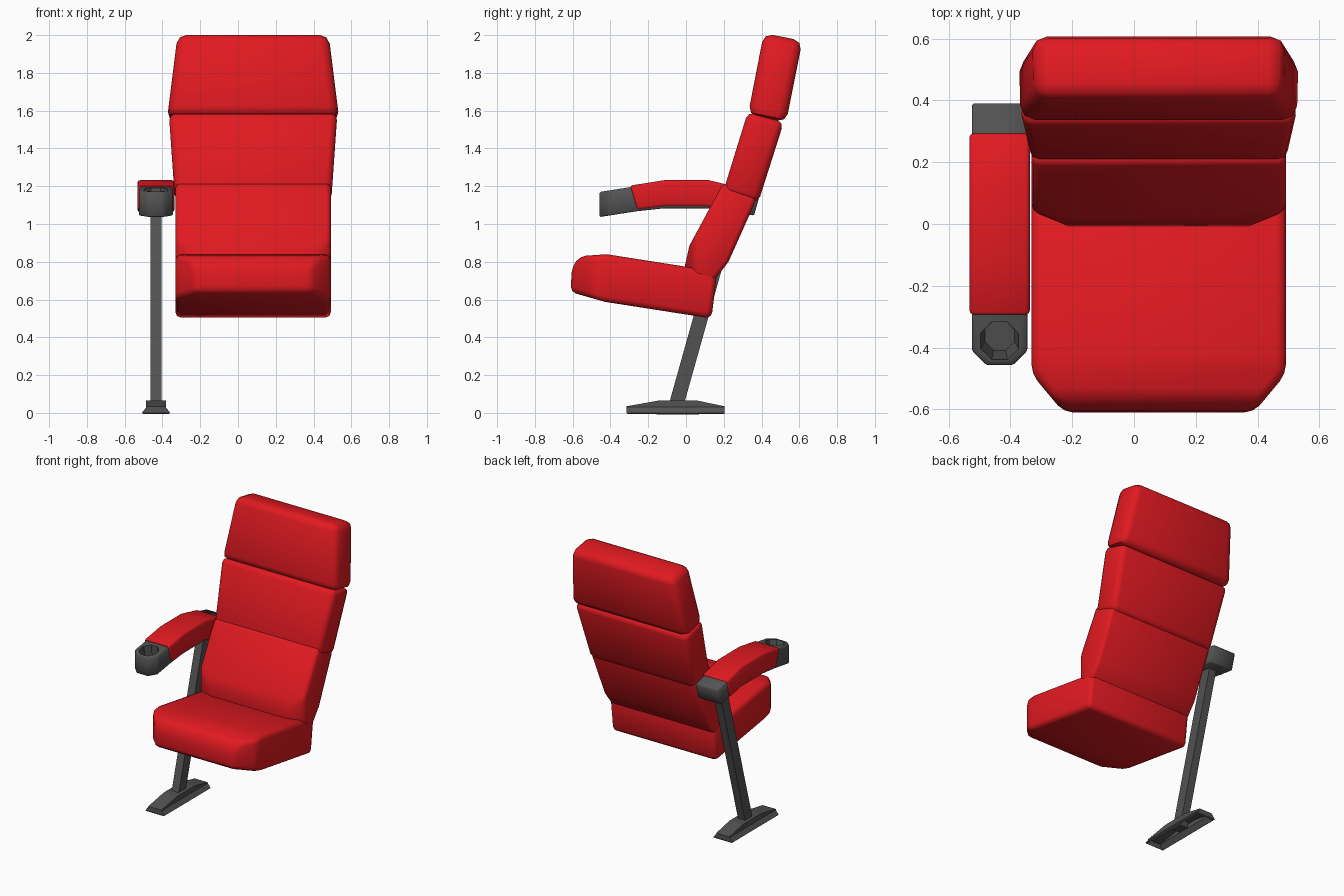
import bpy, bmesh
from math import radians
from mathutils import Matrix, Vector

if "Cube" in bpy.data.objects:
    bpy.data.objects.remove(bpy.data.objects["Cube"])


def material(name, color):
    m = bpy.data.materials.new(name)
    m.diffuse_color = color
    m.use_nodes = True
    m.node_tree.nodes["Principled BSDF"].inputs["Base Color"].default_value = m.diffuse_color
    return m


RED = material("red_upholstery", (0.75, 0.01, 0.015, 1))
GREY = material("dark_grey", (0.085, 0.085, 0.085, 1))


def finish(bm, name, mat, smooth=True):
    bmesh.ops.recalc_face_normals(bm, faces=bm.faces[:])
    me = bpy.data.meshes.new(name)
    bm.to_mesh(me)
    bm.free()
    me.materials.append(mat)
    ob = bpy.data.objects.new(name, me)
    bpy.context.collection.objects.link(ob)
    if smooth:
        bpy.ops.object.select_all(action='DESELECT')
        ob.select_set(True)
        bpy.context.view_layer.objects.active = ob
        bpy.ops.object.shade_smooth_by_angle(angle=radians(50))
    return ob


def prism(name, profile, cx, hw, mat, cuts=(), bevel=0.0, segments=2):
    """Extrude a (y, z) profile across x, trim mirrored planes, round the edges.
    Each cut is (point, normal) for the +x side, relative to cx."""
    bm = bmesh.new()
    face = bm.faces.new([bm.verts.new((cx - hw, y, z)) for y, z in profile])
    ext = bmesh.ops.extrude_face_region(bm, geom=[face])["geom"]
    bmesh.ops.translate(bm, vec=(2 * hw, 0, 0),
                        verts=[g for g in ext if isinstance(g, bmesh.types.BMVert)])
    for co, no in cuts:
        for s in (1, -1):
            res = bmesh.ops.bisect_plane(
                bm, geom=bm.verts[:] + bm.edges[:] + bm.faces[:], dist=1e-5,
                plane_co=(cx + s * co[0], co[1], co[2]),
                plane_no=(s * no[0], no[1], no[2]), clear_outer=True)
            rim = [g for g in res["geom_cut"] if isinstance(g, bmesh.types.BMEdge)]
            bmesh.ops.edgeloop_fill(bm, edges=rim)
    bmesh.ops.recalc_face_normals(bm, faces=bm.faces[:])
    if bevel:
        edges = [e for e in bm.edges if e.calc_face_angle(0) > 0.5]
        bmesh.ops.bevel(bm, geom=edges, offset=bevel, segments=segments, profile=0.5,
                        affect='EDGES', clamp_overlap=True)
    return finish(bm, name, mat, smooth=bool(bevel))


SEAT_X = 0.08
ARM_X = -0.435

# Seat cushion with trimmed front corners
prism("seat_cushion",
      [(-0.612, 0.64), (-0.603, 0.775), (-0.56, 0.83), (-0.42, 0.84),
       (0.165, 0.748), (0.135, 0.5), (-0.43, 0.588)],
      SEAT_X, 0.412, RED,
      cuts=[((0.412, -0.485, 0), (0.12, -0.10, 0))], bevel=0.03)

# Three back cushions
prism("lower_back_cushion",
      [(-0.012, 0.75), (0.018, 0.885), (0.2, 1.222), (0.378, 1.142),
       (0.225, 0.80), (0.14, 0.69)],
      SEAT_X, 0.412, RED,
      cuts=[((0.28, -0.012, 0), (0.055, -0.135, 0))], bevel=0.025)
prism("middle_back_cushion",
      [(0.195, 1.165), (0.328, 1.595), (0.518, 1.54), (0.382, 1.112)],
      SEAT_X, 0.5, RED,
      cuts=[((0.417, 0, 1.17), (1, 0, -0.07))], bevel=0.036)
prism("top_back_cushion",
      [(0.328, 1.578), (0.412, 2.01), (0.616, 1.97), (0.53, 1.538)],
      SEAT_X, 0.55, RED,
      cuts=[((0.452, 0, 1.585), (1, 0, 0.125))], bevel=0.047)

# Armrest pad: a shallow arch
prism("armrest_pad",
      [(-0.297, 1.203), (-0.115, 1.232), (0.12, 1.232), (0.297, 1.19),
       (0.265, 1.06), (0.11, 1.093), (-0.115, 1.093), (-0.26, 1.075)],
      ARM_X, 0.098, RED, bevel=0.014)

# Armrest core with trimmed front corners
core = prism("armrest_core",
             [(-0.457, 1.17), (-0.295, 1.195), (-0.115, 1.22), (0.12, 1.22),
              (0.392, 1.158), (0.36, 1.045), (0.12, 1.083), (-0.115, 1.083),
              (-0.257, 1.068), (-0.457, 1.037)],
             ARM_X, 0.09, GREY,
             cuts=[((0.09, -0.41, 0), (1, -1, 0))], bevel=0.006, segments=1)

# Cup holder hole: eight-sided tapered cutter, tilted with the arm
bm = bmesh.new()
bmesh.ops.create_cone(bm, cap_ends=True, segments=8, radius1=0.052, radius2=0.07, depth=0.14,
                      matrix=Matrix.Translation((ARM_X, -0.372, 1.14))
                      @ Matrix.Rotation(radians(8.8), 4, 'X')
                      @ Matrix.Rotation(radians(22.5), 4, 'Z'))
cutter = finish(bm, "cup_hole_cutter", GREY, smooth=False)
cutter.hide_render = True
cutter.hide_set(True)
hole = core.modifiers.new("cup_hole", 'BOOLEAN')
hole.operation = 'DIFFERENCE'
hole.object = cutter

# Leaning post
prism("post", [(-0.098, 0.02), (0.205, 1.1), (0.285, 1.1), (-0.018, 0.02)],
      -0.434, 0.028, GREY)

# Hollow foot: flared skirt, raised in the middle, open underneath
bm = bmesh.new()
rings = []
for y, top in ((-0.315, 0.035), (-0.14, 0.066), (0.055, 0.066), (0.205, 0.035)):
    half = [(0.075, 0), (0.052, 0.03), (0.052, top)]
    ring = [(-x, z) for x, z in half] + [(x, z) for x, z in reversed(half)]
    rings.append([bm.verts.new((-0.434 + x, y, z)) for x, z in ring])
for a, b in zip(rings, rings[1:]):
    for i in range(5):
        bm.faces.new((a[i], a[i + 1], b[i + 1], b[i]))
for end in (rings[0], rings[-1]):
    bm.faces.new(end)
foot = finish(bm, "foot", GREY, smooth=False)
shell = foot.modifiers.new("shell", 'SOLIDIFY')
shell.thickness = 0.012
shell.offset = -1
